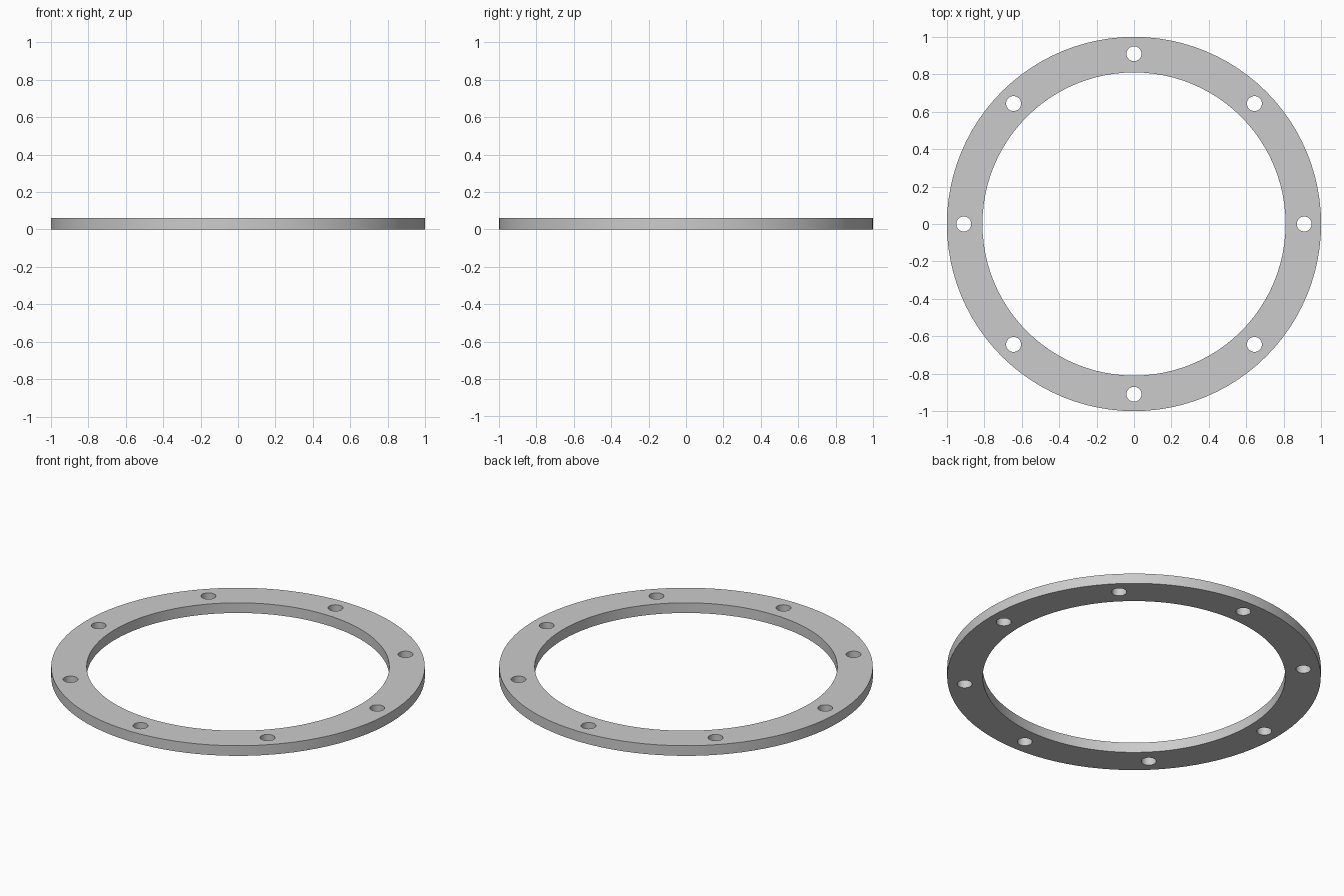
import bpy
from math import cos, sin, tau, radians

if "Cube" in bpy.data.objects:
    bpy.data.objects.remove(bpy.data.objects["Cube"])

OUTER_R, INNER_R, HEIGHT = 1.0, 0.81, 0.06
BOLT_R, HOLE_R, HOLES = 0.91, 0.04, 8


def cylinder(name, radius, depth, x=0, y=0, sides=32):
    bpy.ops.mesh.primitive_cylinder_add(vertices=sides, radius=radius, depth=depth,
                                        location=(x, y, HEIGHT / 2))
    obj = bpy.context.object
    obj.name = name
    return obj


# Flat disc that becomes the flange ring
ring = cylinder("flange_ring", OUTER_R, HEIGHT, sides=96)

# Cutters: central bore and the evenly spaced bolt holes
cutters = [cylinder("bore_cutter", INNER_R, HEIGHT * 3, sides=96)]
for i in range(HOLES):
    a = tau * i / HOLES
    cutters.append(cylinder("bolt_hole_cutter", HOLE_R, HEIGHT * 3,
                            BOLT_R * cos(a), BOLT_R * sin(a)))
bpy.ops.object.select_all(action='DESELECT')
for c in cutters:
    c.select_set(True)
bpy.context.view_layer.objects.active = cutters[0]
bpy.ops.object.join()
cutter = bpy.context.object
cutter.hide_render = True

# Cut all openings, then drop the cutter
bpy.ops.object.select_all(action='DESELECT')
ring.select_set(True)
bpy.context.view_layer.objects.active = ring
cut = ring.modifiers.new("openings", 'BOOLEAN')
cut.operation = 'DIFFERENCE'
cut.solver = 'EXACT'
cut.object = cutter
bpy.ops.object.modifier_apply(modifier=cut.name)
bpy.data.objects.remove(cutter)

# Smooth walls with crisp rims
bpy.ops.object.shade_smooth_by_angle(angle=radians(30))
